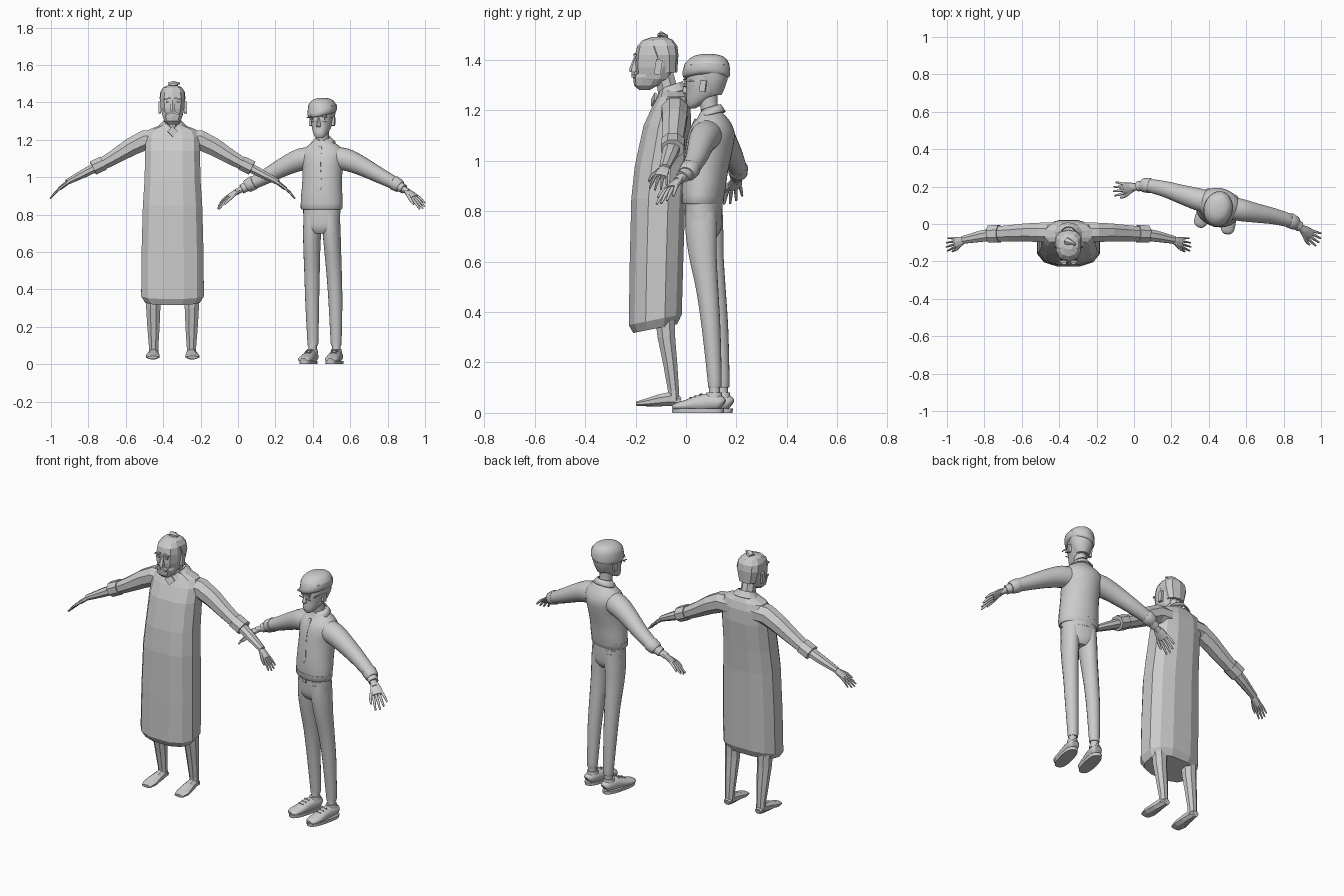
import bpy, bmesh, math
from mathutils import Vector, Matrix

grey = bpy.data.materials.new("plain grey")
grey.diffuse_color = (0.6, 0.6, 0.6, 1)
PLACE, SMOOTH, WHO = Matrix(), False, ""
X, Y, Z = Vector((1, 0, 0)), Vector((0, 1, 0)), Vector((0, 0, 1))
smooth_parts = []

def finish(name, bm):
    bmesh.ops.recalc_face_normals(bm, faces=bm.faces)
    bm.transform(PLACE)
    me = bpy.data.meshes.new(WHO + name)
    bm.to_mesh(me)
    bm.free()
    me.materials.append(grey)
    ob = bpy.data.objects.new(WHO + name, me)
    bpy.context.collection.objects.link(ob)
    if SMOOTH:
        smooth_parts.append(ob)
    return ob

def refine(rings, steps):
    # Catmull-Rom interpolation of the rings
    out = []
    for i in range(len(rings) - 1):
        p = [rings[max(0, min(len(rings) - 1, i + k))] for k in (-1, 0, 1, 2)]
        for s in range(steps):
            t = s / steps
            out.append(tuple(0.5 * (2 * b + (c - a) * t + (2 * a - 5 * b + 4 * c - d) * t * t
                             + (3 * b - a - 3 * c + d) * t ** 3) for a, b, c, d in zip(*p)))
    return out + [rings[-1]]

def loft(name, rings, n=10, side=X, axis=None, p=2, s=1, warp=None, steps=3):
    """Skin rings (x, y, z, half width along side, other half width)."""
    if SMOOTH and steps > 1:
        rings = refine(rings, steps)
    bm, loops = bmesh.new(), []
    cs = [Vector((r[0] * s, r[1], r[2])) for r in rings]
    for i, r in enumerate(rings):
        t = axis or (cs[min(i + 1, len(cs) - 1)] - cs[max(i - 1, 0)]).normalized()
        u = (side - side.dot(t) * t).normalized()
        v = t.cross(u)
        loop = []
        for k in range(n):
            a = 2 * math.pi * (k + 0.5) / n
            c, d = math.cos(a), math.sin(a)
            q = cs[i] + u * math.copysign(abs(c) ** (2 / p), c) * r[3] \
                + v * math.copysign(abs(d) ** (2 / p), d) * r[4]
            loop.append(bm.verts.new(warp(q) if warp else q))
        loops.append(loop)
    for a, b in zip(loops, loops[1:]):
        for k in range(n):
            bm.faces.new((a[k], a[(k + 1) % n], b[(k + 1) % n], b[k]))
    bm.faces.new(loops[0])
    bm.faces.new(loops[-1])
    return finish(name, bm)

def column(name, rows, **kw):
    # upright loft from rows (z, y, half width, half depth)
    return loft(name, [(0, y, z, a, b) for z, y, a, b in rows], axis=Z, **kw)

def block(name, c, size, rx=0, ry=0, rz=0):
    bm = bmesh.new()
    m = Matrix.Translation(c) @ Matrix.Rotation(rz, 4, 'Z') @ Matrix.Rotation(ry, 4, 'Y') \
        @ Matrix.Rotation(rx, 4, 'X') @ Matrix.Diagonal((*size, 1))
    bmesh.ops.create_cube(bm, size=1, matrix=m)
    return finish(name, bm)

def collar(y, z, r_in, r_out, h, dip, slope):
    bm, prev = bmesh.new(), None
    for k in range(-7, 8):
        a = math.radians(k / 7 * 168)
        d = Vector((math.sin(a), math.cos(a), 0))
        base = Vector((0, y, z + slope * math.cos(a)))
        top = bm.verts.new(base + d * r_in + Z * h)
        low = bm.verts.new(base + d * r_out - Z * dip * abs(k / 7) ** 5 + X * d.x * 0.01)
        if prev:
            bm.faces.new((*prev, low, top))
        prev = (top, low)
    ob = finish("collar", bm)
    ob.modifiers.new("thickness", 'SOLIDIFY').thickness = 0.006

def hand(s, wrist, palm, tip, w, r, spread, n):
    wr, pa, ti = Vector(wrist), Vector(palm), Vector(tip)
    sp = Vector(spread).normalized()
    flip = Vector((sp.x * s, sp.y, sp.z))
    loft("palm", [(*wr, w * .6, r), (*((wr + pa) / 2), w * .95, r * 1.15), (*pa, w, r)], n, flip, s=s)
    for i in range(4):
        o = (i - 1.5) * w * 0.5
        a = pa.lerp(wr, .1) + sp * o
        b = pa.lerp(ti, (.88, 1, .96, .8)[i]) + sp * o * 1.55
        m = (a + b) / 2 + Z * 0.004
        loft("finger", [(*a, r * .7, r * .7), (*m, r * .65, r * .65), (*b, r * .4, r * .4)], n, flip, s=s)
    a = wr.lerp(pa, .35) - sp * w * .6
    m = wr.lerp(pa, .95) - sp * w * 1.3
    b = pa.lerp(ti, .35) - sp * w * 1.5
    loft("thumb", [(*a, r * .8, r * .8), (*m, r * .75, r * .75), (*b, r * .45, r * .45)], n, flip, s=s)

# ---------- robed figure, low-poly ----------
WHO, PLACE = "robed_", Matrix.Translation((-0.35, 0, 0))

def hem(v):
    if v.z < 0.5:
        v.z += 0.2 * (v.y + 0.12)
    return v

column("robe", [(.335, -.122, .15, .09), (.37, -.122, .172, .108), (.6, -.117, .17, .109),
                (.85, -.11, .163, .11), (.98, -.098, .154, .108), (1.14, -.074, .15, .097),
                (1.215, -.058, .148, .078), (1.255, -.052, .128, .06), (1.28, -.055, .06, .05)],
       n=12, p=2.6, warp=hem)
for s in (-1, 1):
    loft("sleeve", [(.06, -.045, 1.2, .06, .06), (.15, -.045, 1.197, .056, .058), (.22, -.045, 1.163, .052, .052),
                    (.31, -.05, 1.108, .047, .042), (.40, -.053, 1.057, .042, .034)], 8, Y, s=s)
    loft("sleeve_cuff", [(.37, -.052, 1.075, .051, .042), (.425, -.054, 1.048, .05, .042)], 8, Y, s=s)
    loft("forearm", [(.39, -.053, 1.063, .036, .028), (.47, -.066, 1.022, .032, .025),
                     (.565, -.085, .973, .022, .016)], 8, Y, s=s)
    hand(s, (.55, -.083, .98), (.605, -.1, .938), (.655, -.112, .885), .029, .010, (0, 1, 0), 6)
    loft("leg", [(.103, -.085, .42, .045, .045), (.103, -.078, .3, .041, .038), (.102, -.062, .19, .035, .03),
                 (.101, -.05, .09, .027, .024), (.101, -.048, .05, .027, .024)], 8, axis=Z, s=s)
    loft("foot", [(.101, -.022, .046, .02, .017), (.101, -.055, .056, .027, .031), (.103, -.105, .05, .033, .026),
                  (.106, -.16, .041, .04, .016), (.106, -.198, .036, .029, .009)], 8, X, s=s)
    block("ear", (.069 * s, -.11, 1.372), (.014, .026, .06), rx=-.15)
    block("eye", (.026 * s, -.2, 1.402), (.02, .008, .01))
    block("eyebrow", (.027 * s, -.202, 1.42), (.034, .012, .008), ry=.15 * s)
    block("moustache", (.018 * s, -.209, 1.342), (.034, .014, .012), ry=.35 * s)

loft("neck", [(0, -.062, 1.24, .042, .045), (0, -.092, 1.36, .04, .042)], 8, axis=Z)
collar(-.06, 1.27, .046, .068, .03, .03, .016)
block("neck_opening", (0, -.128, 1.243), (.04, .008, .04), rx=-.35, ry=math.pi / 4)
column("head", [(1.3, -.14, .036, .045), (1.325, -.13, .055, .066), (1.37, -.123, .066, .08),
                (1.42, -.118, .069, .084), (1.455, -.118, .065, .076), (1.478, -.117, .05, .056),
                (1.488, -.115, .026, .03)], n=10, p=2.5)
column("beard", [(1.282, -.165, .026, .022), (1.3, -.158, .045, .048), (1.33, -.148, .056, .062),
                 (1.345, -.142, .055, .064)], n=10, p=2.5)
block("mouth", (0, -.208, 1.333), (.03, .008, .006))
column("nose", [(1.352, -.208, .017, .016), (1.366, -.206, .016, .019), (1.41, -.198, .008, .009)], n=6)
# hair covers the back of the crown, with a tuft
column("hair", [(1.35, -.085, .054, .05), (1.42, -.09, .072, .06), (1.455, -.1, .068, .066),
                (1.48, -.106, .052, .054), (1.491, -.108, .026, .03)], n=10, p=2.5)
loft("tuft", [(-.01, -.09, 1.485, .022, .026), (.012, -.1, 1.499, .016, .016), (.038, -.11, 1.502, .005, .004)],
     6, Y)

# ---------- sweater figure, smooth ----------
WHO, SMOOTH = "sweater_", True
PLACE = Matrix.Translation((0.455, 0.10, 0)) @ Matrix.Rotation(math.radians(-14), 4, 'Z')

column("sweater", [(.86, -.033, .113, .082), (.9, -.03, .112, .086), (.96, -.024, .108, .089),
                   (1.04, -.01, .108, .093), (1.1, 0, .116, .092), (1.14, .003, .11, .079),
                   (1.17, .005, .082, .058), (1.195, 0, .044, .042)], n=28)
column("sweater_rib", [(.828, -.035, .108, .076), (.834, -.035, .113, .081), (.862, -.034, .114, .083)],
       n=28, steps=1)
column("belt", [(.805, -.03, .101, .073), (.832, -.03, .101, .073)], n=24, steps=1)
block("belt_buckle", (0, -.104, .818), (.03, .008, .022))
column("hips", [(.7, -.03, .055, .05), (.72, -.03, .085, .062), (.75, -.03, .098, .069),
                (.82, -.03, .099, .071)], n=24, p=2.3)
loft("tie", [(0, -.062, 1.165, .010, .006), (0, -.092, 1.1, .012, .004), (0, -.103, 1.03, .014, .004),
             (.004, -.112, .95, .017, .004), (.004, -.115, .925, .004, .003)], 8)
for s in (-1, 1):
    loft("sleeve", [(.04, .002, 1.105, .06, .058), (.12, .004, 1.095, .06, .06), (.2, .008, 1.064, .052, .052),
                    (.3, .014, 1.013, .043, .042), (.39, .012, .968, .036, .034)], 20, Y, s=s)
    loft("sleeve_rib", [(.382, .012, .972, .038, .036), (.388, .012, .969, .041, .039),
                        (.42, .006, .952, .037, .035), (.425, .005, .949, .032, .03)], 20, Y, s=s, steps=1)
    loft("shirt_cuff", [(.41, .007, .956, .029, .027), (.447, -.007, .936, .027, .025)], 16, Y, s=s)
    loft("wrist", [(.43, 0, .945, .02, .017), (.475, -.02, .92, .02, .016)], 12, Y, s=s)
    hand(s, (.458, -.012, .932), (.512, -.037, .892), (.568, -.052, .836), .033, .011, (.2, .88, .35), 10)
    loft("trouser_leg", [(.064, .03, .1, .027, .026), (.064, .03, .13, .03, .028), (.064, .016, .33, .037, .037),
                         (.061, 0, .48, .041, .044), (.057, -.02, .62, .045, .056), (.053, -.028, .72, .048, .064),
                         (.05, -.03, .8, .047, .064)], 18, axis=Z, s=s)
    loft("ankle", [(.065, .03, .05, .022, .022), (.065, .03, .12, .022, .022)], 12, axis=Z, s=s)
    # shoes: upper, sole, opening and laces
    loft("shoe_upper", [(.068, .066, .035, .018, .018), (.068, .055, .04, .029, .028), (.068, .02, .042, .033, .035),
                        (.07, -.03, .038, .034, .034), (.073, -.08, .03, .038, .023), (.075, -.12, .025, .034, .016),
                        (.076, -.137, .022, .018, .009)], 16, X, s=s)
    loft("shoe_sole", [(.072, -.036, 0, .037, .104), (.072, -.036, .018, .038, .106)], 24, axis=Z, p=2.6, s=s)
    loft("shoe_opening", [(.066, .028, .06, .03, .034), (.066, .028, .08, .027, .031)], 16, axis=Z, s=s)
    for i in range(3):
        block("lace", (.071 * s, -.025 - .02 * i, .072 - .0065 * i), (.034, .006, .007), rx=.3)
    block("ear", (.062 * s, -.018, 1.297), (.014, .024, .045), rx=-.15)
    block("eye", (.024 * s, -.097, 1.31), (.018, .006, .01))
    block("eyebrow", (.027 * s, -.099, 1.332), (.034, .008, .007))
    block("glasses_bottom", (.027 * s, -.102, 1.296), (.034, .005, .004))
    block("glasses_top", (.027 * s, -.102, 1.322), (.036, .005, .004))
    block("glasses_arm", (.06 * s, -.055, 1.318), (.004, .085, .005), rz=.15 * s)

# head
loft("neck", [(0, .004, 1.16, .036, .038), (0, -.008, 1.21, .033, .035), (0, -.015, 1.28, .036, .04)], 18, axis=Z)
collar(0, 1.185, .04, .058, .028, .045, .012)
column("head", [(1.208, -.078, .014, .012), (1.216, -.073, .026, .022), (1.235, -.057, .038, .044),
                (1.27, -.032, .051, .067), (1.31, -.023, .059, .077), (1.36, -.018, .063, .08)], n=24, p=2.2)
column("nose", [(1.268, -.1, .009, .012), (1.276, -.101, .012, .018), (1.3, -.097, .008, .012),
                (1.322, -.093, .005, .006)], n=10)
block("mouth", (0, -.094, 1.247), (.03, .006, .005))

def back_hair(v):
    v.z += 0.12 * v.x * v.x
    return v

column("back_hair", [(1.262, .006, .035, .036), (1.285, .004, .05, .048), (1.32, .004, .062, .06),
                     (1.36, .002, .068, .066)], n=20, warp=back_hair)

def swept(v):
    # fringe tips lower on one side and at the front
    if v.z < 1.375:
        v.z += 0.2 * v.x + (0.12 * (v.y + .02) if v.y < -.02 else 0)
    return v

column("top_hair", [(1.332, -.018, .062, .082), (1.338, -.019, .073, .092), (1.355, -.02, .078, .096),
                    (1.382, -.018, .075, .09), (1.405, -.014, .061, .074), (1.418, -.012, .042, .052),
                    (1.424, -.012, .016, .02)], n=26, warp=swept)

bpy.ops.object.select_all(action='DESELECT')
for ob in smooth_parts:
    ob.select_set(True)
bpy.context.view_layer.objects.active = smooth_parts[0]
bpy.ops.object.shade_smooth_by_angle(angle=math.radians(40))
